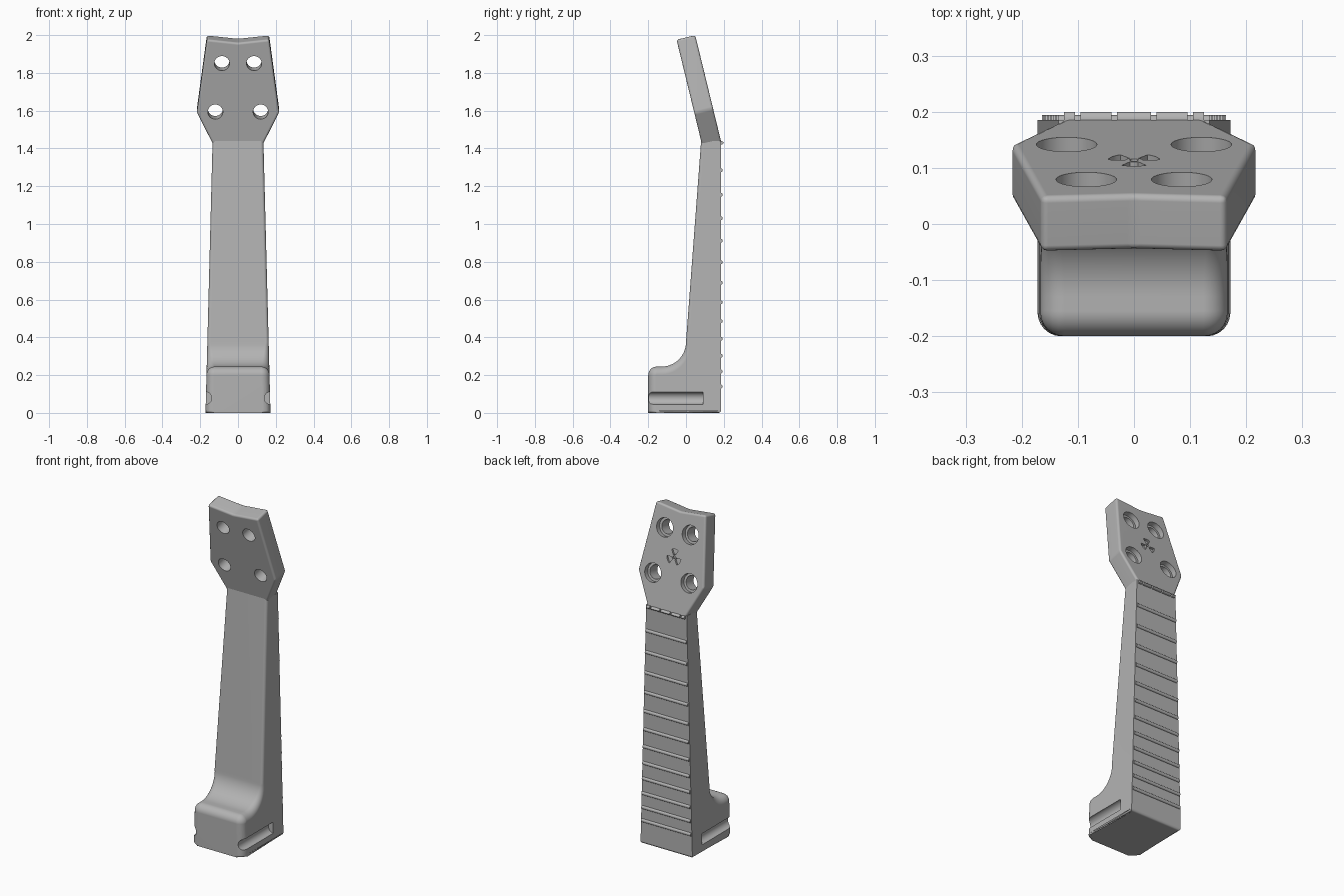
import bpy, bmesh
from math import sin, cos, pi, atan, radians
from mathutils import Matrix, Vector

if "Cube" in bpy.data.objects:
    bpy.data.objects.remove(bpy.data.objects["Cube"])

GREY = (0.45, 0.45, 0.45, 1)
grey = bpy.data.materials.new("plain_grey")
grey.use_nodes = True
grey.diffuse_color = GREY
grey.node_tree.nodes["Principled BSDF"].inputs["Base Color"].default_value = GREY

BACK, LEG_TOP = 0.185, 1.44      # back plane of the leg, height where the plate starts
THICK = 0.102                    # plate thickness
PLATE = Matrix.Translation((0, BACK, LEG_TOP)) @ Matrix.Rotation(atan(0.243), 4, 'X')
ALONG_Y = Matrix.Rotation(pi / 2, 4, 'X')
ALONG_X = Matrix.Rotation(pi / 2, 4, 'Y')


def half_width(z):
    return 0.172 - 0.026 * z


def make_object(name, bm):
    bmesh.ops.recalc_face_normals(bm, faces=bm.faces[:])
    mesh = bpy.data.meshes.new(name)
    bm.to_mesh(mesh)
    bm.free()
    mesh.materials.append(grey)
    obj = bpy.data.objects.new(name, mesh)
    bpy.context.collection.objects.link(obj)
    return obj


def activate(obj):
    bpy.ops.object.select_all(action='DESELECT')
    obj.select_set(True)
    bpy.context.view_layer.objects.active = obj


def cut(obj, cutter):
    cutter.hide_render = True
    mod = obj.modifiers.new("cut", 'BOOLEAN')
    mod.operation, mod.solver, mod.object = 'DIFFERENCE', 'EXACT', cutter
    activate(obj)
    bpy.ops.object.modifier_apply(modifier=mod.name)
    bpy.data.objects.remove(cutter)


def finish(obj):
    activate(obj)
    bpy.ops.object.shade_smooth_by_angle(angle=radians(32))
    mod = obj.modifiers.new("even_normals", 'WEIGHTED_NORMAL')
    mod.keep_sharp = True


def add_cylinder(bm, radius, depth, matrix, sides=40):
    bmesh.ops.create_cone(bm, cap_ends=True, segments=sides, radius1=radius,
                          radius2=radius, depth=depth, matrix=matrix)


def add_prism(bm, outline, y0, y1):
    """Extrude an x-z outline from y0 to y1."""
    face = bm.faces.new([bm.verts.new((x, y0, z)) for x, z in outline])
    geom = bmesh.ops.extrude_face_region(bm, geom=[face])["geom"]
    moved = [v for v in geom if isinstance(v, bmesh.types.BMVert)]
    bmesh.ops.translate(bm, verts=moved, vec=(0, y1 - y0, 0))


def arc(cy, cz, radius, start, end, steps):
    angles = [radians(start + (end - start) * i / steps) for i in range(steps + 1)]
    return [Vector((cy + radius * cos(a), cz + radius * sin(a))) for a in angles]


# Leg: front profile swept across the width, with rounded side edges
path = [Vector((-0.2, 0))]
path += arc(-0.155, 0.2, 0.045, 180, 90, 8)
path += arc(-0.13, 0.375, 0.13, -90, 0, 14)
path += [Vector((0.08, LEG_TOP))]
ROUND_STEPS = 6

bm = bmesh.new()
rings = []
for i, p in enumerate(path):
    before, after = path[max(i - 1, 0)], path[min(i + 1, len(path) - 1)]
    if i == 1:
        before = path[0]
        after = p + Vector((0, 0.01))
    tangent = (after - before).normalized()
    inward = Vector((tangent.y, -tangent.x))
    fade = min(max((p.y - 0.245) / 0.13, 0), 1)
    r = 0.042 - 0.026 * fade
    half = []
    for k in range(ROUND_STEPS + 1):
        t = pi / 2 * k / ROUND_STEPS
        q = p + inward * r * (1 - sin(t))
        half.append((half_width(q.y) - r * (1 - cos(t)), q.x, q.y))
    row = half + [(-x, y, z) for x, y, z in reversed(half)]
    rings.append([bm.verts.new(c) for c in row])
for low, high in zip(rings, rings[1:]):
    for j in range(len(low) - 1):
        bm.faces.new((low[j], low[j + 1], high[j + 1], high[j]))
back = {(s, z): bm.verts.new((s * half_width(z), BACK, z))
        for s in (1, -1) for z in (0, LEG_TOP)}
for s, j in ((1, 0), (-1, -1)):
    bm.faces.new([ring[j] for ring in rings] + [back[s, LEG_TOP], back[s, 0]])
base = bm.faces.new(rings[0] + [back[-1, 0], back[1, 0]])
bm.faces.new(rings[-1] + [back[-1, LEG_TOP], back[1, LEG_TOP]])
bm.faces.new((back[1, 0], back[-1, 0], back[-1, LEG_TOP], back[1, LEG_TOP]))
bmesh.ops.bevel(bm, geom=base.edges[:], offset=0.012, segments=3,
                profile=0.5, affect='EDGES')
leg = make_object("leg", bm)

# Round channels along both sides of the foot
bm = bmesh.new()
for s in (1, -1):
    add_cylinder(bm, 0.033, 0.39, Matrix.Translation((s * 0.172, -0.105, 0.078)) @ ALONG_Y)
cut(leg, make_object("side_channel_cutter", bm))
finish(leg)

# Mounting plate, leaning forward
right_side = [(0.13, 0), (0.218, 0.177), (0.165, 0.577)]
outline = right_side + [(0, 0.559)] + [(-x, v) for x, v in reversed(right_side)]
bm = bmesh.new()
add_prism(bm, outline, 0, -THICK)
edges = [e for e in bm.edges if max(v.co.z for v in e.verts) > 0.01]
bmesh.ops.bevel(bm, geom=edges, offset=0.012, segments=3, profile=0.5, affect='EDGES')
bm.transform(PLATE)
plate = make_object("mounting_plate", bm)

# Bolt holes with wider counterbores on the back
for name, radius, depth in (("bolt_hole_cutter", 0.04, 0.4), ("counterbore_cutter", 0.054, 0.06)):
    bm = bmesh.new()
    for x, v in ((0.12, 0.183), (0.085, 0.447)):
        for s in (1, -1):
            add_cylinder(bm, radius, depth, Matrix.Translation((s * x, 0, v)) @ ALONG_Y)
    bm.transform(PLATE)
    cut(plate, make_object(name, bm))

# Three shallow wedge recesses around a small dimple
bm = bmesh.new()
for k in range(3):
    mid = 90 + 120 * k
    wedge = arc(0, 0.3, 0.046, mid - 28, mid + 28, 6) + arc(0, 0.3, 0.015, mid + 28, mid - 28, 3)
    add_prism(bm, wedge, 0.02, -0.012)
add_cylinder(bm, 0.008, 0.024, Matrix.Translation((0, 0, 0.3)) @ ALONG_Y, 16)
bm.transform(PLATE)
cut(plate, make_object("wedge_recess_cutter", bm))
finish(plate)


def add_rib(bm, x0, x1, z, reach, height):
    place = Matrix.Translation(((x0 + x1) / 2, BACK, z)) @ Matrix.Diagonal((1, reach, height, 1))
    add_cylinder(bm, 1, x1 - x0, place @ ALONG_X, 16)


# Grip ribs across the back, spaced wider towards the top
bm = bmesh.new()
for i in range(12):
    z = 0.14 + 0.0765 * i + 0.0025 * i * i
    w = half_width(z) - 0.004
    add_rib(bm, -w, w, z, 0.009, 0.01)
finish(make_object("grip_ribs", bm))

# Notched lip at the top of the grip
bm = bmesh.new()
stops = [-0.13, -0.1, -0.035, 0.035, 0.1, 0.13]
for x0, x1 in zip(stops, stops[1:]):
    add_rib(bm, x0 + 0.005, x1 - 0.005, LEG_TOP - 0.01, 0.015, 0.009)
finish(make_object("grip_lip", bm))
